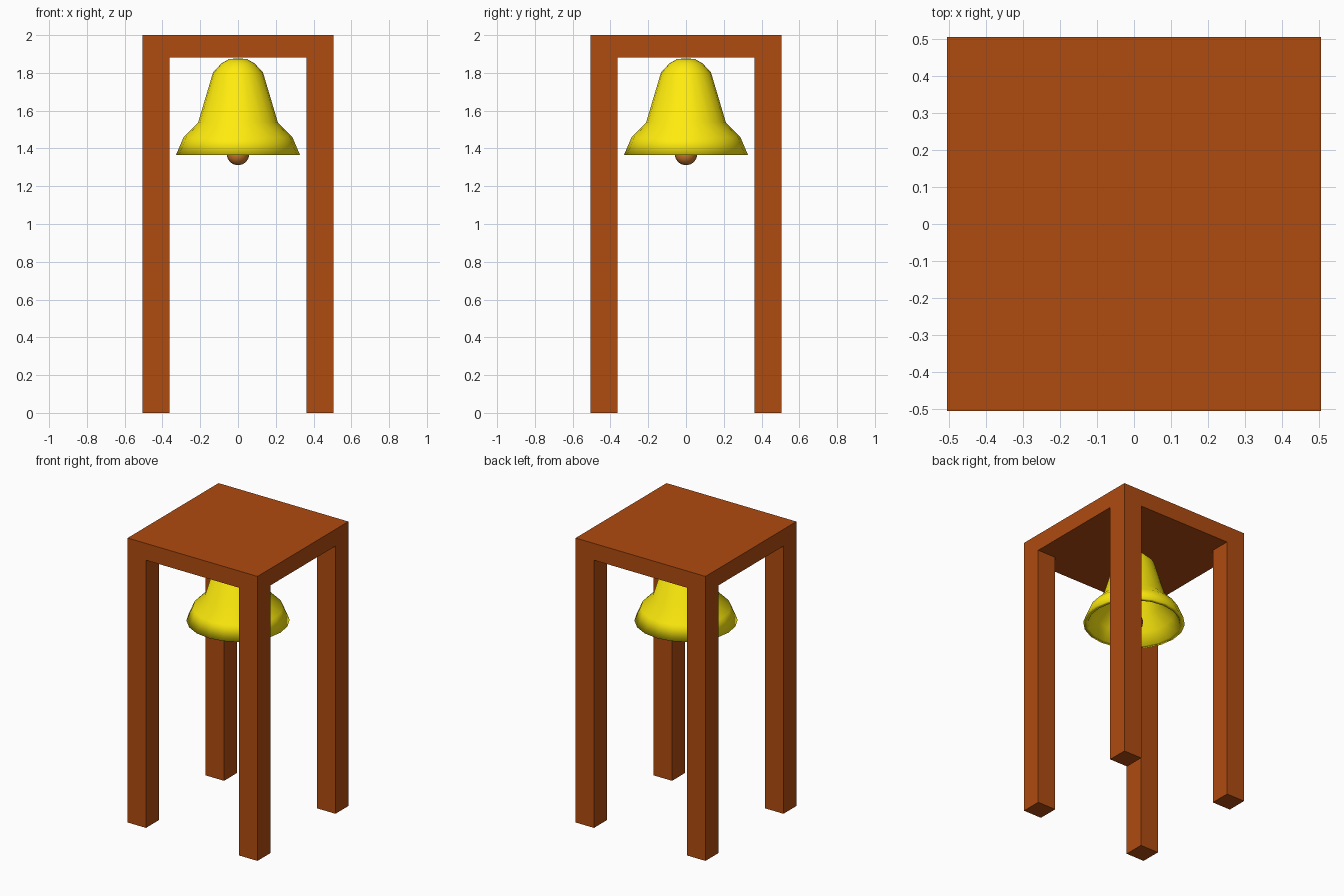
import bpy, bmesh, math

if "Cube" in bpy.data.objects:
    bpy.data.objects.remove(bpy.data.objects["Cube"])


def material(name, color):
    m = bpy.data.materials.new(name)
    m.diffuse_color = (*color, 1)
    m.use_nodes = True
    m.node_tree.nodes["Principled BSDF"].inputs["Base Color"].default_value = m.diffuse_color
    return m


def finish(name, bm, mat, angle=None):
    bmesh.ops.recalc_face_normals(bm, faces=bm.faces)
    me = bpy.data.meshes.new(name)
    bm.to_mesh(me)
    bm.free()
    ob = bpy.data.objects.new(name, me)
    bpy.context.collection.objects.link(ob)
    me.materials.append(mat)
    if angle:
        bpy.ops.object.select_all(action='DESELECT')
        ob.select_set(True)
        bpy.context.view_layer.objects.active = ob
        bpy.ops.object.shade_smooth_by_angle(angle=math.radians(angle))
    return ob


def lathe(name, profile, steps, mat, angle):
    bm = bmesh.new()
    vs = [bm.verts.new((r, 0, z)) for r, z in profile]
    es = [bm.edges.new(p) for p in zip(vs, vs[1:])]
    bmesh.ops.spin(bm, geom=vs + es, cent=(0, 0, 0), axis=(0, 0, 1),
                   angle=math.tau, steps=steps)
    bmesh.ops.remove_doubles(bm, verts=bm.verts, dist=0.0005)
    return finish(name, bm, mat, angle)


wood = material("wood", (0.43, 0.07, 0.005))
yellow = material("bell_yellow", (1.0, 0.84, 0.004))
bronze = material("clapper_bronze", (0.65, 0.21, 0.03))

# Frame: flat roof slab with four legs extruded from its underside corners
UNDER, TOP = 1.882, 2.0
cuts = [-0.505, -0.362, 0.362, 0.505]
bm = bmesh.new()
g = [[bm.verts.new((x, y, UNDER)) for y in cuts] for x in cuts]
cells = {(i, j): bm.faces.new((g[i][j], g[i + 1][j], g[i + 1][j + 1], g[i][j + 1]))
         for i in range(3) for j in range(3)}
rim = [e for e in bm.edges if e.is_boundary]
walls = bmesh.ops.extrude_edge_only(bm, edges=rim)["geom"]
for v in walls:
    if isinstance(v, bmesh.types.BMVert):
        v.co.z = TOP
bmesh.ops.contextual_create(bm, geom=[e for e in walls if isinstance(e, bmesh.types.BMEdge)
                                      and all(v.co.z > 1.99 for v in e.verts)])
bmesh.ops.recalc_face_normals(bm, faces=bm.faces)
for i in (0, 2):
    for j in (0, 2):
        f = bmesh.ops.extrude_discrete_faces(bm, faces=[cells[i, j]])["faces"][0]
        for v in f.verts:
            v.co.z = 0
bmesh.ops.remove_doubles(bm, verts=bm.verts, dist=0.0005)
bmesh.ops.dissolve_limit(bm, angle_limit=0.02, verts=bm.verts, edges=bm.edges)
finish("wooden_frame", bm, wood)

# Bell: outer wall, thin lip, hollow inside, smooth all over
outer = [(0, 1.877), (0.048, 1.873), (0.088, 1.85), (0.132, 1.803),
         (0.211, 1.538), (0.288, 1.46), (0.329, 1.364)]
inner = [(0.298, 1.364), (0.262, 1.446), (0.186, 1.522),
         (0.108, 1.79), (0.07, 1.828), (0, 1.845)]
lathe("bell", outer + inner, 20, yellow, 180)

# Clapper: rod and ball
lathe("clapper_rod", [(0, 1.85), (0.012, 1.85), (0.012, 1.4), (0, 1.4)], 8, bronze, 40)
ball = [(0.06 * math.sin(math.pi * k / 8), 1.371 + 0.06 * math.cos(math.pi * k / 8))
        for k in range(9)]
lathe("clapper_ball", ball, 16, bronze, 40)
